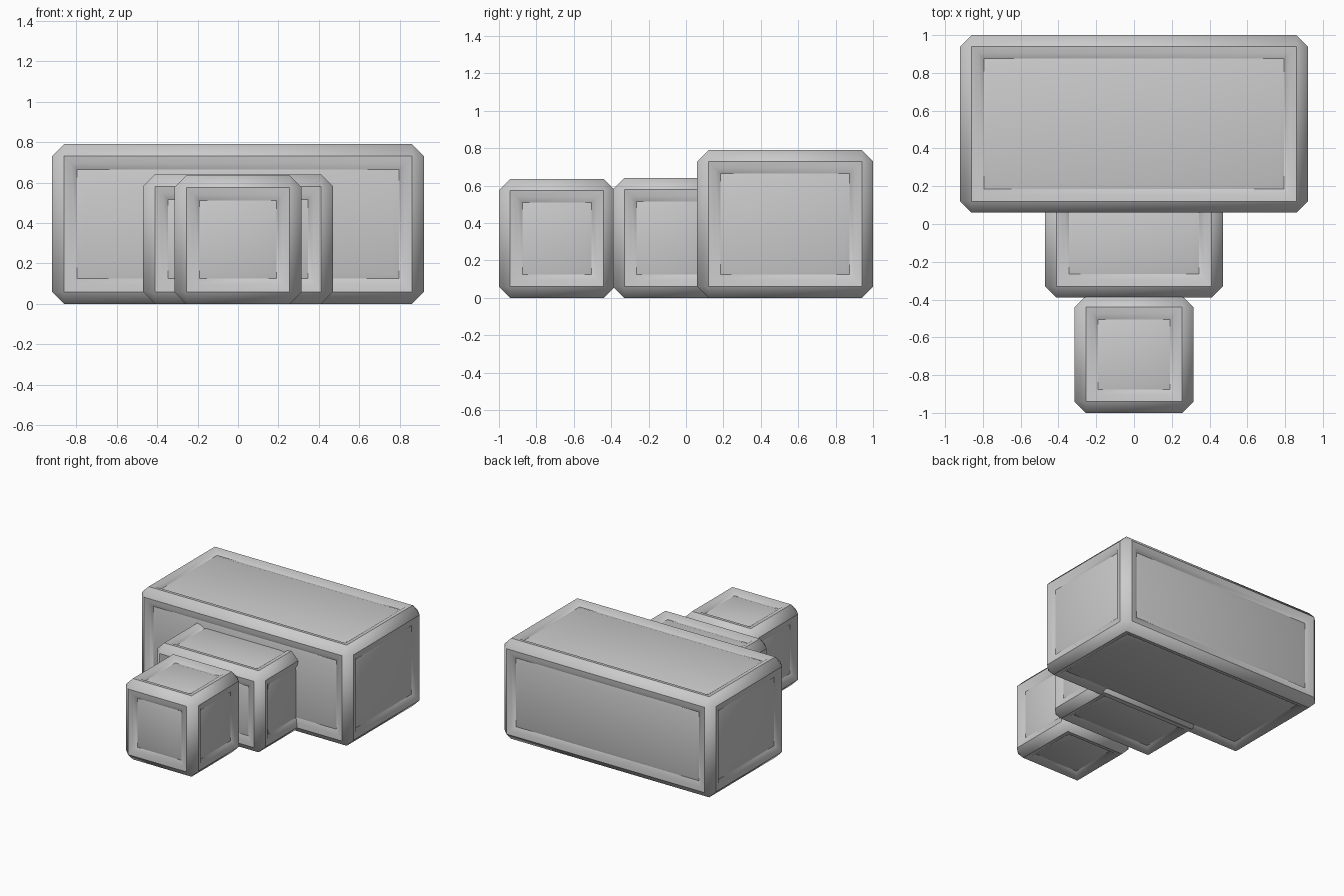
import bpy
import bmesh
import math
from mathutils import Vector

if "Cube" in bpy.data.objects:
    bpy.data.objects.remove(bpy.data.objects["Cube"], do_unlink=True)

# One plain grey for every block
grey = bpy.data.materials.new("light_grey")
grey.use_nodes = True
grey.diffuse_color = (0.6, 0.6, 0.6, 1)
grey.node_tree.nodes["Principled BSDF"].inputs["Base Color"].default_value = (0.6, 0.6, 0.6, 1)

CHAMFER = 0.06
# Inset width and height change: gentle lip, groove wall, raised panel
PANEL_STEPS = [(0.035, -0.006), (0.03, -0.02), (0.03, 0.01)]


def panelled_block(name, low, high):
    """Chamfered box with a grooved panel on each of its six sides."""
    low, high = Vector(low), Vector(high)
    bm = bmesh.new()
    bmesh.ops.create_cube(bm, size=1)
    for v in bm.verts:
        v.co = (low + high) / 2 + v.co * (high - low)
    bmesh.ops.bevel(bm, geom=bm.edges[:], offset=CHAMFER, segments=1,
                    profile=0.5, affect='EDGES')
    bm.normal_update()
    sides = [f for f in bm.faces if max(abs(c) for c in f.normal) > 0.99]
    for width, rise in PANEL_STEPS:
        bmesh.ops.inset_individual(bm, faces=sides, thickness=width, depth=rise,
                                   use_even_offset=True)
    mesh = bpy.data.meshes.new(name)
    bm.to_mesh(mesh)
    bm.free()
    mesh.materials.append(grey)
    block = bpy.data.objects.new(name, mesh)
    bpy.context.collection.objects.link(block)
    # Soft chamfers, crisp groove walls
    bpy.ops.object.select_all(action='DESELECT')
    block.select_set(True)
    bpy.context.view_layer.objects.active = block
    bpy.ops.object.shade_smooth_by_angle(angle=math.radians(50))
    return block


# Blocks from back to front
panelled_block("rear_block", (-0.92, 0.06, 0), (0.92, 1.0, 0.79))
panelled_block("middle_block", (-0.47, -0.39, 0), (0.47, 0.22, 0.64))
panelled_block("front_block", (-0.315, -1.0, 0), (0.315, -0.38, 0.635))
